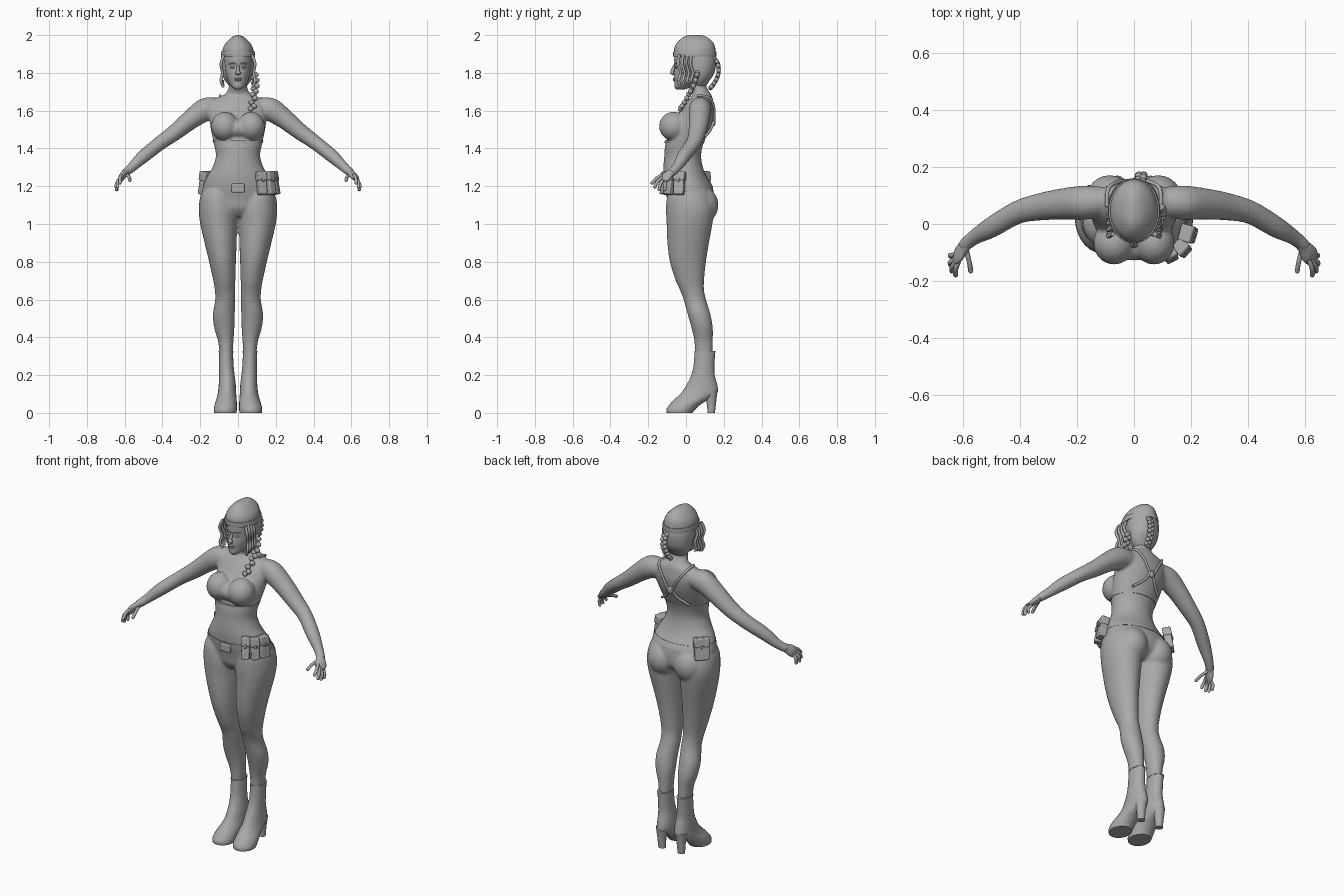
import bpy, bmesh, math
from mathutils import Vector, Matrix, Euler

grey = bpy.data.materials.new("plain grey")
grey.diffuse_color = (0.4, 0.4, 0.4, 1)


def spline(rows, steps):
    """Smooth interpolation through rows of numbers."""
    out = []
    for i in range(len(rows) - 1):
        a, b = rows[max(i - 1, 0)], rows[i]
        c, d = rows[i + 1], rows[min(i + 2, len(rows) - 1)]
        for k in range(steps):
            t = k / steps
            out.append([0.5 * (2*q + (r - p)*t + (2*p - 5*q + 4*r - s)*t*t + (3*q - p - 3*r + s)*t**3)
                        for p, q, r, s in zip(a, b, c, d)])
    return out + [list(rows[-1])]


def sweep(bm, rows, flat=False, steps=4, sides=24):
    """Skin rows of (x, y, z, rx, ry); flat keeps every section horizontal."""
    rows = spline(rows, steps)
    pts = [Vector(r[:3]) for r in rows]
    rings = []
    for i, r in enumerate(rows):
        u, v = Vector((1, 0, 0)), Vector((0, 1, 0))
        if not flat:
            t = (pts[min(i + 1, len(pts) - 1)] - pts[max(i - 1, 0)]).normalized()
            u = t.cross(Vector((0.3, 0.9, 0.1))).normalized()
            v = t.cross(u)
        rings.append([bm.verts.new(pts[i] + u * r[3] * math.cos(a) + v * r[4] * math.sin(a))
                      for a in (2 * math.pi * k / sides for k in range(sides))])
    for a, b in zip(rings, rings[1:]):
        for k in range(sides):
            j = (k + 1) % sides
            bm.faces.new((a[k], a[j], b[j], b[k]))
    bm.faces.new(rings[0])
    bm.faces.new(rings[-1])


def tube(bm, points, r, sides=8):
    sweep(bm, [(*p, r, r) for p in points], sides=sides)


def layers(bm, rows, **kw):
    """Stack of (z, x0, x1, y_front, y_back) sections."""
    sweep(bm, [((a + b) / 2, (f + k) / 2, z, abs(b - a) / 2, (k - f) / 2) for z, a, b, f, k in rows], True, **kw)


def ball(bm, c, r, seg=20):
    bmesh.ops.create_uvsphere(bm, u_segments=seg, v_segments=seg * 2 // 3, radius=1,
                              matrix=Matrix.LocRotScale(Vector(c), None, Vector(r)))


def finish(name, bm, voxel=0, angle=50):
    bmesh.ops.recalc_face_normals(bm, faces=bm.faces)
    me = bpy.data.meshes.new(name)
    bm.to_mesh(me)
    bm.free()
    me.materials.append(grey)
    ob = bpy.data.objects.new(name, me)
    bpy.context.collection.objects.link(ob)
    bpy.ops.object.select_all(action='DESELECT')
    ob.select_set(True)
    bpy.context.view_layer.objects.active = ob
    bpy.ops.object.shade_smooth_by_angle(angle=math.radians(angle))
    if voxel:
        m = ob.modifiers.new("blend", 'REMESH')
        m.mode, m.voxel_size, m.use_smooth_shade = 'VOXEL', voxel, True
        m = ob.modifiers.new("soften", 'SMOOTH')
        m.factor, m.iterations = 0.5, 6
    return ob


# body: torso, neck, bust, hips, legs and arms blended into one skin
bm = bmesh.new()
torso = [(1.04, .06, -.06, .09), (1.08, .15, -.09, .14), (1.13, .19, -.10, .15), (1.20, .185, -.115, .14),
         (1.25, .165, -.12, .11), (1.30, .135, -.12, .09), (1.36, .117, -.115, .08), (1.42, .127, -.11, .09),
         (1.48, .14, -.09, .115), (1.54, .15, -.07, .14), (1.60, .16, -.03, .15), (1.64, .15, 0, .145),
         (1.67, .11, .025, .14), (1.69, .066, .035, .13), (1.73, .048, .015, .107), (1.80, .046, 0, .1)]
layers(bm, [(z, -w, w, f, b) for z, w, f, b in torso], sides=40)
ball(bm, (0, -.07, 1.505), (.08, .058, .05))
leg = [(1.20, .03, .17, -.08, .11), (1.15, .02, .198, -.10, .13), (1.08, 0, .208, -.106, .15),
       (1.0, .004, .2, -.103, .14), (.9, .007, .177, -.099, .122), (.8, .011, .153, -.086, .106),
       (.7, .014, .131, -.055, .096), (.65, .016, .123, -.032, .096), (.6, .014, .121, -.013, .106),
       (.52, .017, .133, .009, .13), (.45, .019, .126, .029, .142), (.38, .024, .106, .044, .142),
       (.30, .029, .096, .049, .142)]
arm = [(.10, .08, 1.615, .05, .05), (.17, .075, 1.607, .062, .06), (.25, .07, 1.553, .052, .055),
       (.33, .06, 1.488, .044, .048), (.41, .04, 1.43, .038, .041), (.50, -.012, 1.358, .035, .037),
       (.56, -.047, 1.302, .026, .027), (.60, -.08, 1.268, .022, .024)]
for s in (-1, 1):
    ball(bm, (s * .07, -.066, 1.517), (.073, .077, .077))
    ball(bm, (s * .085, .078, 1.1), (.088, .094, .1))
    layers(bm, [(z, s * a, s * b, f, k) for z, a, b, f, k in leg])
    sweep(bm, [(s * r[0], *r[1:]) for r in arm])
finish("body", bm, voxel=.0075)

# hands
for s, side in ((-1, "right"), (1, "left")):
    bm = bmesh.new()
    sweep(bm, [(s * x, y, z, a, b) for x, y, z, a, b in (
        (.575, -.058, 1.29, .02, .021), (.597, -.082, 1.27, .018, .025),
        (.615, -.107, 1.25, .016, .033), (.627, -.125, 1.232, .009, .026))], sides=16)
    for base, mid, tip in (((.612, -.125, 1.258), (.624, -.155, 1.243), (.625, -.179, 1.217)),
                           ((.62, -.125, 1.246), (.637, -.15, 1.226), (.638, -.165, 1.196)),
                           ((.622, -.12, 1.236), (.643, -.134, 1.214), (.643, -.142, 1.184)),
                           ((.624, -.108, 1.23), (.643, -.11, 1.208), (.642, -.113, 1.182)),
                           ((.59, -.085, 1.262), (.578, -.13, 1.25), (.572, -.165, 1.232))):
        tube(bm, [(s * p[0], p[1], p[2]) for p in (base, mid, tip)], .009)
        ball(bm, (s * tip[0], tip[1], tip[2]), (.009, .009, .009), 8)
    finish(side + "_hand", bm)

# ankle boots with block heels
boot = [(.325, .027, .1, .046, .155), (.25, .023, .1, .04, .15), (.2, .018, .1, .028, .152),
        (.15, .012, .102, .004, .165), (.11, .01, .106, -.022, .168), (.08, .008, .112, -.052, .135),
        (.05, .006, .122, -.082, .085), (.02, .006, .128, -.103, .05), (0, .009, .126, -.102, .035)]
for s, side in ((-1, "right"), (1, "left")):
    bm = bmesh.new()
    layers(bm, [(z, s * a, s * b, f, k) for z, a, b, f, k in boot])
    layers(bm, [(.32, s * .025, s * .102, .044, .157), (.327, s * .025, s * .102, .044, .157)], steps=1)
    layers(bm, [(.12, s * .025, s * .098, .095, .167), (.06, s * .038, s * .088, .108, .16),
                (0, s * .042, s * .084, .115, .153)], sides=16)
    finish(side + "_boot", bm)

# head with simple facial relief
bm = bmesh.new()
layers(bm, [(z, -w, w, f, b) for z, w, f, b in (
    (1.712, .014, -.05, -.01), (1.725, .032, -.061, .03), (1.75, .051, -.062, .08), (1.79, .064, -.065, .115),
    (1.83, .07, -.061, .13), (1.88, .074, -.062, .14), (1.93, .066, -.05, .13))])
sweep(bm, [(0, -.058, 1.845, .006, .008), (0, -.07, 1.815, .009, .01), (0, -.074, 1.797, .014, .011),
           (0, -.062, 1.788, .009, .007)], True, sides=12)
for z, w in ((1.769, .02), (1.761, .017)):
    ball(bm, (0, -.062, z), (w, .008, .0055), 12)
for s in (-1, 1):
    ball(bm, (s * .028, -.053, 1.83), (.014, .007, .006), 12)
    tube(bm, [(s * .012, -.06, 1.847), (s * .028, -.056, 1.852), (s * .046, -.044, 1.847)], .0035)
finish("head", bm)

# hair: back of head, face locks, looped tail and side braid
bm = bmesh.new()
layers(bm, [(z, -w, w, f, b) for z, w, f, b in (
    (1.73, .045, .03, .105), (1.76, .07, .02, .125), (1.80, .083, 0, .15),
    (1.86, .087, -.012, .16), (1.91, .082, -.03, .152))])
for s in (-1, 1):
    for k in range(4):
        y = -.035 + .022 * k
        tube(bm, [(s * .074, y, 1.895), (s * .09, y - .008, 1.85), (s * .083, y + .006, 1.80),
                  (s * .09, y - .004, 1.76), (s * .078, y + .004, 1.725 + .01 * k)], .008)
finish("hair", bm)
for name, path, r in (
        ("hair_tail", [(.02, .145, 1.88), (.025, .168, 1.85), (.025, .172, 1.80), (.02, .155, 1.755), (.02, .13, 1.72)], .014),
        ("side_braid", [(.085, .06, 1.80), (.092, .045, 1.745), (.085, .015, 1.685), (.075, -.03, 1.61)], .016)):
    bm = bmesh.new()
    for i, p in enumerate(spline(path, 4)):
        ball(bm, (p[0] + (.008 if i % 2 else -.008), p[1], p[2]), (r, r * .85, r * .9), 10)
    finish(name, bm)

# folded cap with a raised turn-up
bm = bmesh.new()
layers(bm, [(z, -w, w, f, b) for z, w, f, b in (
    (1.89, .086, -.064, .157), (1.93, .08, -.062, .155), (1.96, .063, -.047, .145),
    (1.985, .038, -.022, .118), (1.996, .018, 0, .095), (2.0, .005, .02, .075))], sides=32)
layers(bm, [(1.885, -.09, .09, -.067, .16), (1.90, -.091, .091, -.068, .161), (1.912, -.089, .089, -.067, .16)],
       sides=32)
finish("cap", bm)

# waistband and hem of the crop top
for name, rows in (("waistband", [(1.197, -.187, .187, -.118, .143), (1.222, -.18, .18, -.121, .13)]),
                   ("top_hem", [(1.430, -.131, .131, -.113, .096), (1.442, -.134, .134, -.112, .1)])):
    bm = bmesh.new()
    layers(bm, rows, steps=1, sides=40)
    finish(name, bm, angle=35)

# crossed back straps and clasp
bm = bmesh.new()
for s in (-1, 1):
    tube(bm, [(s * .095, .06, 1.68), (s * .09, .125, 1.668), (s * .05, .149, 1.61), (s * .012, .149, 1.54)], .007)
    tube(bm, [(s * .012, .148, 1.545), (s * .035, .13, 1.50), (s * .09, .095, 1.455)], .007)
ball(bm, (0, .148, 1.54), (.018, .009, .022), 12)
finish("back_straps", bm)


def box(name, loc, size, rot=(0, 0, 0), bevel=.006):
    bm = bmesh.new()
    bmesh.ops.create_cube(bm, size=1, matrix=Matrix.LocRotScale(Vector(loc), Euler(rot), Vector(size)))
    ob = finish(name, bm, angle=35)
    m = ob.modifiers.new("round", 'BEVEL')
    m.width, m.segments = bevel, 2


# belt buckle and pouches, each leaning with the hip
box("buckle", (0, -.119, 1.19), (.068, .014, .048))
for i, (x, y, w, turn) in enumerate(((.125, -.105, .045, .45), (.168, -.085, .045, .85),
                                     (.19, -.035, .055, 1.3), (-.165, .09, .08, -2.35))):
    rot = (-.18, 0, turn)
    base = Vector((x, y, 1.215))
    box(f"pouch_{i + 1}", base, (w, .042, .12), rot)
    lid = base + Euler(rot).to_matrix() @ Vector((0, -.002, .038))
    box(f"pouch_flap_{i + 1}", lid, (w + .006, .047, .05), rot)
    stud = base + Euler(rot).to_matrix() @ Vector((0, -.024, .015))
    box(f"pouch_stud_{i + 1}", stud, (.014, .01, .02), rot, .003)
